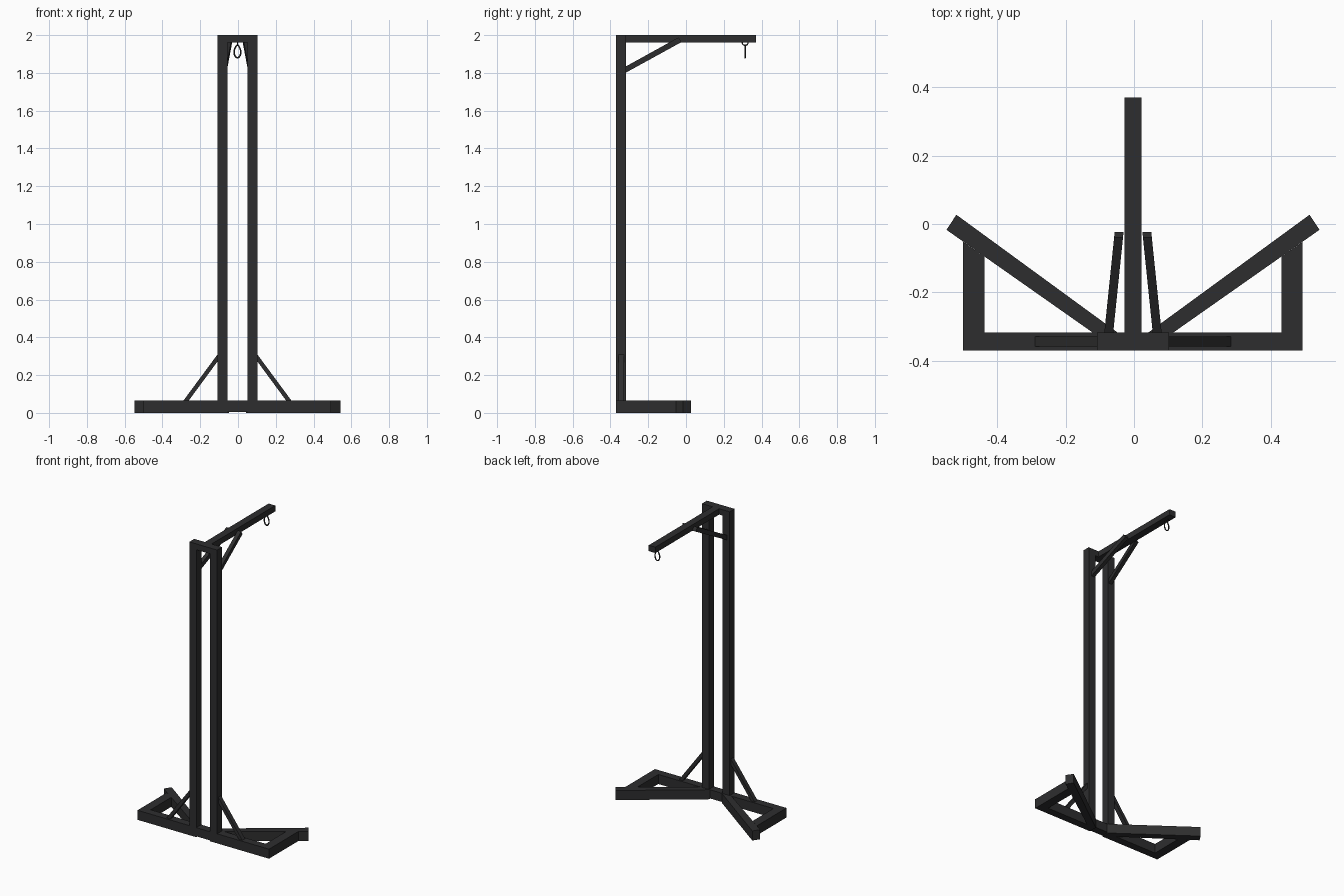
import bpy, math

cube = bpy.data.objects.get("Cube")
if cube:
    bpy.data.objects.remove(cube, do_unlink=True)

steel = bpy.data.materials.new("dark_steel")
steel.use_nodes = True
COLOR = (0.027, 0.027, 0.028, 1)
steel.diffuse_color = COLOR
steel.node_tree.nodes["Principled BSDF"].inputs["Base Color"].default_value = COLOR

CX = -0.003                # centre line of the frame
BACK, FACE = -0.37, -0.317  # depth range of posts and base bar
BASE_TOP = 0.065
BEAM_LOW = 1.96


def prism(name, profile, place, near, far):
    """Extrude a closed profile between two depths; place maps (u, v, depth) to xyz."""
    n = len(profile)
    verts = [place(u, v, d) for d in (near, far) for u, v in profile]
    faces = [tuple(range(n)), tuple(range(n, 2 * n))]
    faces += [(i, (i + 1) % n, (i + 1) % n + n, i + n) for i in range(n)]
    mesh = bpy.data.meshes.new(name)
    mesh.from_pydata(verts, [], faces)
    obj = bpy.data.objects.new(name, mesh)
    bpy.context.collection.objects.link(obj)
    mesh.materials.append(steel)
    # Consistent outward normals
    import bmesh
    bm = bmesh.new()
    bm.from_mesh(mesh)
    bmesh.ops.recalc_face_normals(bm, faces=bm.faces)
    bm.to_mesh(mesh)
    bm.free()
    return obj


def box(name, x, y, z):
    corners = [(x[0], y[0]), (x[1], y[0]), (x[1], y[1]), (x[0], y[1])]
    return prism(name, corners, lambda u, v, d: (u, v, d), *z)


def wire(name, points, radius):
    """Closed smooth loop of round wire."""
    curve = bpy.data.curves.new(name, "CURVE")
    curve.dimensions = "3D"
    curve.bevel_depth = radius
    curve.bevel_resolution = 2
    curve.resolution_u = 4
    spline = curve.splines.new("NURBS")
    spline.points.add(len(points) - 1)
    for p, co in zip(spline.points, points):
        p.co = (*co, 1)
    spline.use_cyclic_u = True
    spline.order_u = 3
    curve.materials.append(steel)
    obj = bpy.data.objects.new(name, curve)
    bpy.context.collection.objects.link(obj)


for side, s in (("left", 1), ("right", -1)):
    def plan(u, v, d):
        return (CX + s * u, v, d)

    def frontal(u, v, d):
        return (CX + s * u, d, v)

    def leaning(u, v, d):
        # Upper brace leans inward as it runs forward to the beam
        return (CX + s * (0.071 - 0.103 * (u + 0.32) + d), u, v)

    # Upright post
    prism(side + "_post", [(0.052, BACK), (0.105, BACK), (0.105, FACE), (0.052, FACE)],
          plan, 0.0, BEAM_LOW)
    # Base bar half
    prism(side + "_base_bar", [(0.105, BACK), (0.496, BACK), (0.496, FACE), (0.105, FACE)],
          plan, 0, BASE_TOP)
    # Side bar, mitred against the diagonal foot
    prism(side + "_side_bar", [(0.434, FACE), (0.496, FACE), (0.496, -0.052), (0.434, -0.095)],
          plan, 0, BASE_TOP)
    # Diagonal foot
    prism(side + "_diagonal_foot",
          [(0.045, FACE), (0.118, FACE), (0.545, -0.017), (0.516, 0.027)],
          plan, 0, BASE_TOP)
    # Brace from base to post
    prism(side + "_lower_brace",
          [(0.105, 0.273), (0.105, 0.31), (0.286, BASE_TOP), (0.258, BASE_TOP)],
          frontal, -0.358, -0.328)
    # Brace from post to overhead beam
    prism(side + "_upper_brace",
          [(-0.317, 1.802), (-0.317, 1.835), (-0.04, 1.988), (-0.024, 1.963)],
          leaning, -0.013, 0.013)

# Centre connector of the base and cap over the posts
box("base_connector", (CX - 0.052, CX + 0.052), (BACK, FACE), (0.006, BASE_TOP))
box("top_crossbar", (CX - 0.105, CX + 0.105), (BACK, FACE), (BEAM_LOW, 2.0))

# Overhead beam
box("overhead_beam", (CX - 0.025, CX + 0.025), (FACE, 0.37), (BEAM_LOW, 2.0))

# Eye under the beam and hanging teardrop ring
HOOK_Y = 0.313
wire("beam_eye", [(CX, HOOK_Y + 0.016 * math.cos(a), 1.96 + 0.015 * math.sin(a))
                  for a in (i * math.tau / 12 for i in range(12))], 0.003)
ring = []
for i in range(20):
    a = i * math.tau / 20
    # Narrow toward the top
    width = 0.0185 * (1 - 0.4 * max(0, math.sin(a)))
    ring.append((CX + width * math.cos(a), HOOK_Y, 1.914 + 0.034 * math.sin(a)))
wire("hanging_ring", ring, 0.004)
